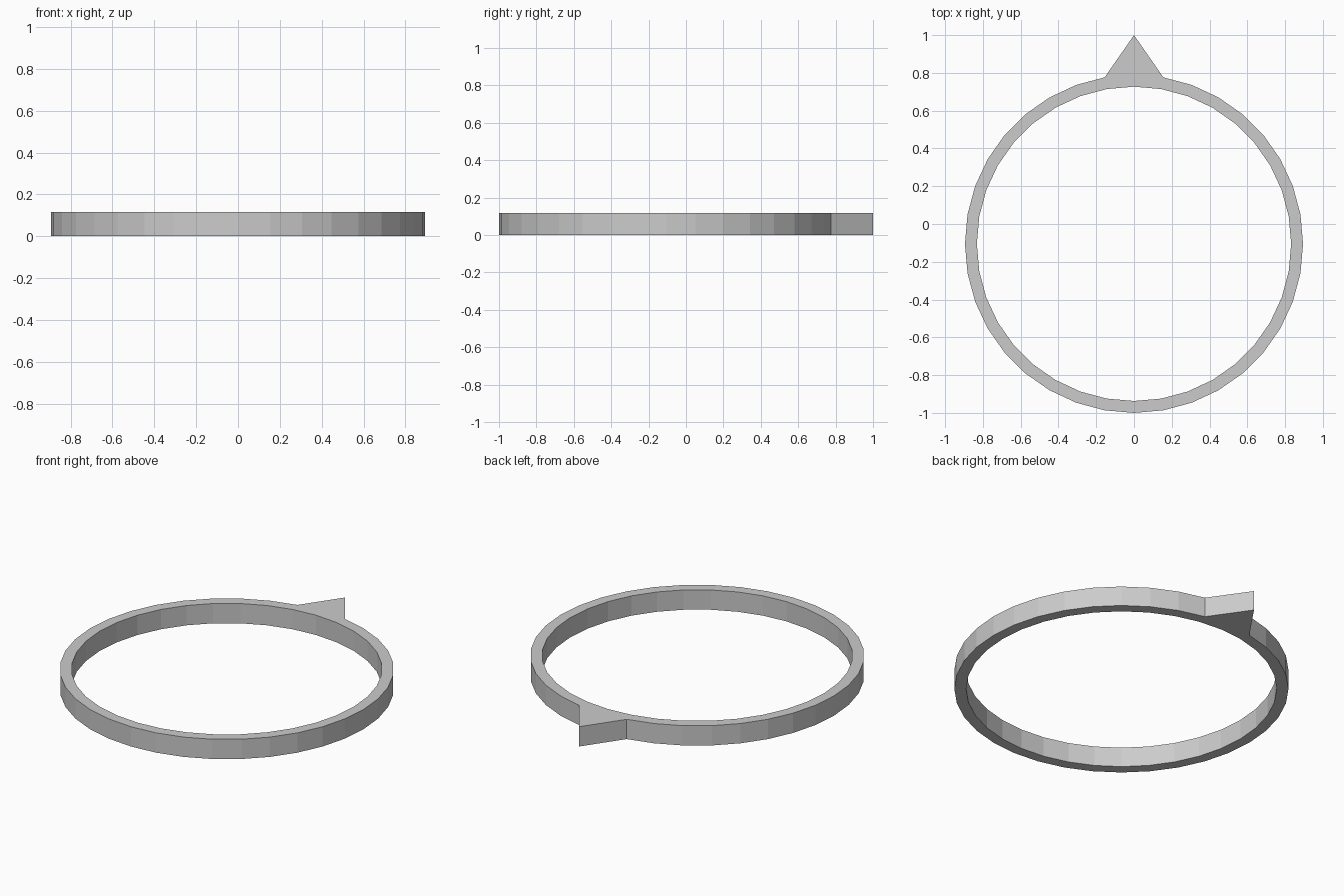
import bpy, bmesh
from math import sin, cos, radians

if "Cube" in bpy.data.objects:
    bpy.data.objects.remove(bpy.data.objects["Cube"])

SIDES, OUTER, INNER = 36, 0.895, 0.832
CENTRE_Y, HEIGHT, TIP_Y = -0.105, 0.117, 1.0


def circle(bm, radius):
    step = 360 / SIDES
    return [bm.verts.new((radius * cos(radians(i * step)),
                          CENTRE_Y + radius * sin(radians(i * step)), 0))
            for i in range(SIDES)]


# Flat ring profile, with the rear outer corner pulled out into a pointer
bm = bmesh.new()
outer, inner = circle(bm, OUTER), circle(bm, INNER)
outer[SIDES // 4].co = (0, TIP_Y, 0)
for i in range(SIDES):
    j = (i + 1) % SIDES
    bm.faces.new((outer[i], outer[j], inner[j], inner[i]))

# Raise the profile into a solid band
top = bmesh.ops.extrude_face_region(bm, geom=bm.faces[:], use_keep_orig=True)
bmesh.ops.translate(bm, vec=(0, 0, HEIGHT),
                    verts=[g for g in top["geom"] if isinstance(g, bmesh.types.BMVert)])
bmesh.ops.recalc_face_normals(bm, faces=bm.faces[:])

mesh = bpy.data.meshes.new("pointer_ring")
bm.to_mesh(mesh)
bm.free()
bpy.context.collection.objects.link(bpy.data.objects.new("pointer_ring", mesh))
